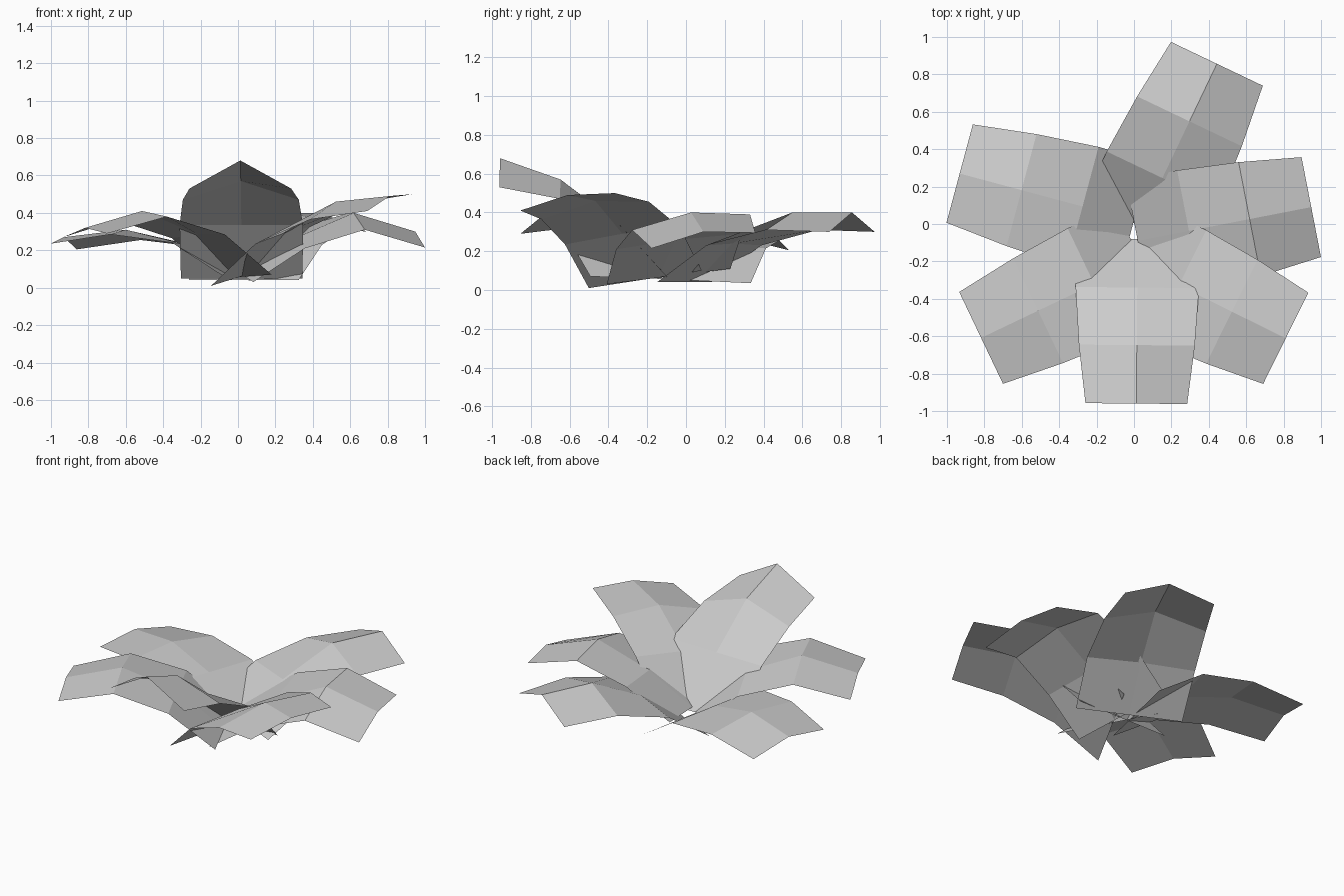
import bpy
import bmesh
from math import cos, sin, radians
from mathutils import Vector

if "Cube" in bpy.data.objects:
    bpy.data.objects.remove(bpy.data.objects["Cube"], do_unlink=True)

# Single matte grey for every leaf
grey = bpy.data.materials.new("leaf_grey")
grey.use_nodes = True
colour = (0.6, 0.6, 0.6, 1)
grey.diffuse_color = colour
grey.node_tree.nodes["Principled BSDF"].inputs["Base Color"].default_value = colour

# Shared leaf outline: position along the length and half width of each row
ALONG = (0, 0.295, 0.645, 1)
HALF_WIDTH = (0.325, 0.33, 0.31, 0.272)


def make_leaf(name, base, heading, length, heights, creases, tilt):
    """Arched sheet, two faces wide, with a raised midrib.

    heights follow the midrib, creases drop the edges below it,
    and tilt raises the left edge over the right one.
    """
    angle = radians(heading)
    forward = Vector((cos(angle), sin(angle), 0))
    leftward = Vector((-sin(angle), cos(angle), 0))
    root = Vector((base[0], base[1], 0))

    bm = bmesh.new()
    rows = []
    for along, half, height, crease in zip(ALONG, HALF_WIDTH, heights, creases):
        midrib = root + forward * (along * length)
        row = []
        for side in (-1, 0, 1):
            point = midrib + leftward * (half * side)
            point.z = height - crease * abs(side) + tilt * side
            row.append(bm.verts.new(point))
        rows.append(row)

    # Bridge neighbouring rows with flat quads
    for inner, outer in zip(rows, rows[1:]):
        for column in range(2):
            bm.faces.new((inner[column], outer[column],
                          outer[column + 1], inner[column + 1]))

    mesh = bpy.data.meshes.new(name)
    bm.to_mesh(mesh)
    bm.free()
    mesh.materials.append(grey)
    leaf = bpy.data.objects.new(name, mesh)
    bpy.context.collection.objects.link(leaf)
    return leaf


# Six overlapping leaves around the centre
make_leaf("front_leaf", base=(0.02, -0.08), heading=-90.5, length=0.88,
          heights=(0.05, 0.335, 0.57, 0.68), creases=(0, 0, 0.1, 0.15), tilt=0)
make_leaf("front_left_leaf", base=(0, -0.21), heading=-26.3, length=0.905,
          heights=(0.055, 0.29, 0.46, 0.49), creases=(0, 0.01, 0.05, 0.035), tilt=0.045)
make_leaf("left_leaf", base=(0.02, -0.09), heading=11, length=0.945,
          heights=(0.07, 0.26, 0.4, 0.3), creases=(0, 0.01, 0.05, 0.045), tilt=0.04)
make_leaf("back_leaf", base=(0.03, -0.01), heading=64.5, length=0.96,
          heights=(0.04, 0.24, 0.4, 0.4), creases=(0, 0.01, 0.09, 0.1), tilt=0)
make_leaf("right_leaf", base=(0, 0.02), heading=165, length=0.965,
          heights=(0.05, 0.23, 0.31, 0.27), creases=(0, 0, 0.04, 0.05), tilt=0.015)
make_leaf("front_right_leaf", base=(0.04, -0.2), heading=205.5, length=0.95,
          heights=(0.06, 0.285, 0.41, 0.32), creases=(0, 0.01, 0.04, 0.04), tilt=0.01)
